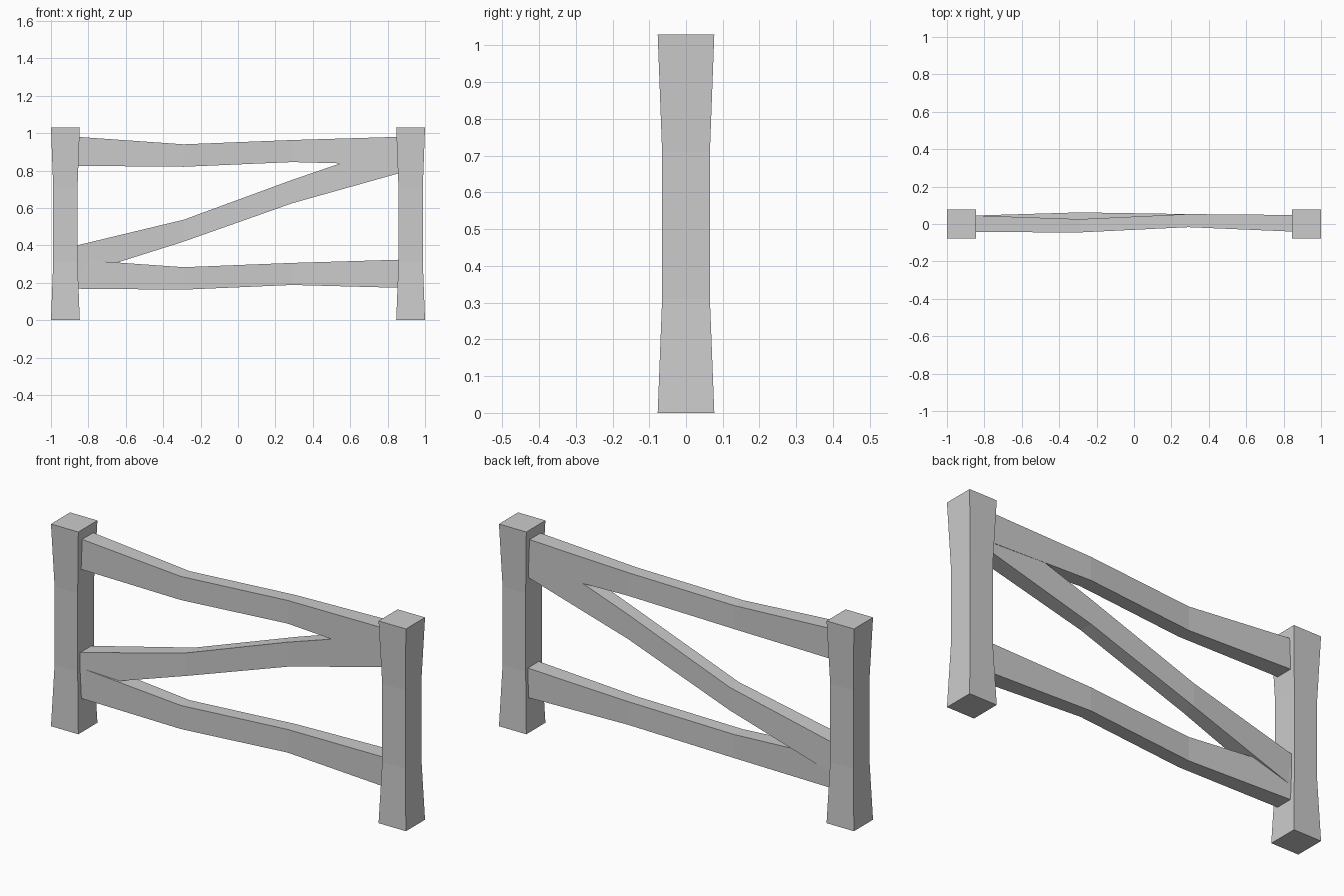
import bpy, bmesh

if "Cube" in bpy.data.objects:
    bpy.data.objects.remove(bpy.data.objects["Cube"])


def loft(name, sections):
    """Square-section beam: each section is a list of four corner points."""
    bm = bmesh.new()
    rings = [[bm.verts.new(p) for p in s] for s in sections]
    for a, b in zip(rings, rings[1:]):
        for i in range(4):
            j = (i + 1) % 4
            bm.faces.new((a[i], a[j], b[j], b[i]))
    bm.faces.new(rings[0])
    bm.faces.new(rings[-1])
    bmesh.ops.recalc_face_normals(bm, faces=bm.faces)
    mesh = bpy.data.meshes.new(name)
    bm.to_mesh(mesh)
    bm.free()
    obj = bpy.data.objects.new(name, mesh)
    bpy.context.collection.objects.link(obj)
    return obj


def post(name, cx):
    rows = [(0, .077), (.31, .065), (.71, .065), (1.03, .077)]
    loft(name, [[(cx - h, -h, z), (cx + h, -h, z), (cx + h, h, z), (cx - h, h, z)]
                for z, h in rows])


def beam(name, rows, dz=0):
    # rows: x, front y, back y, bottom z, top z
    loft(name, [[(x, y0, z0 + dz), (x, y1, z0 + dz), (x, y1, z1 + dz), (x, y0, z1 + dz)]
                for x, y0, y1, z0, z1 in rows])


# Waisted end posts
post("left_post", -.923)
post("right_post", .923)

# Two matching warped rails
rail = [(-.86, -.043, .046, .825, .98), (-.29, -.045, .026, .82, .94),
        (.29, -.017, .053, .845, .963), (.86, -.041, .048, .83, .98)]
beam("top_rail", rail)
beam("bottom_rail", rail, -.657)

# Diagonal brace
beam("diagonal_brace", [(-.86, -.045, .045, .24, .40), (-.29, -.01, .062, .42, .537),
                        (.29, -.017, .053, .625, .75), (.86, -.038, .046, .785, .945)])
